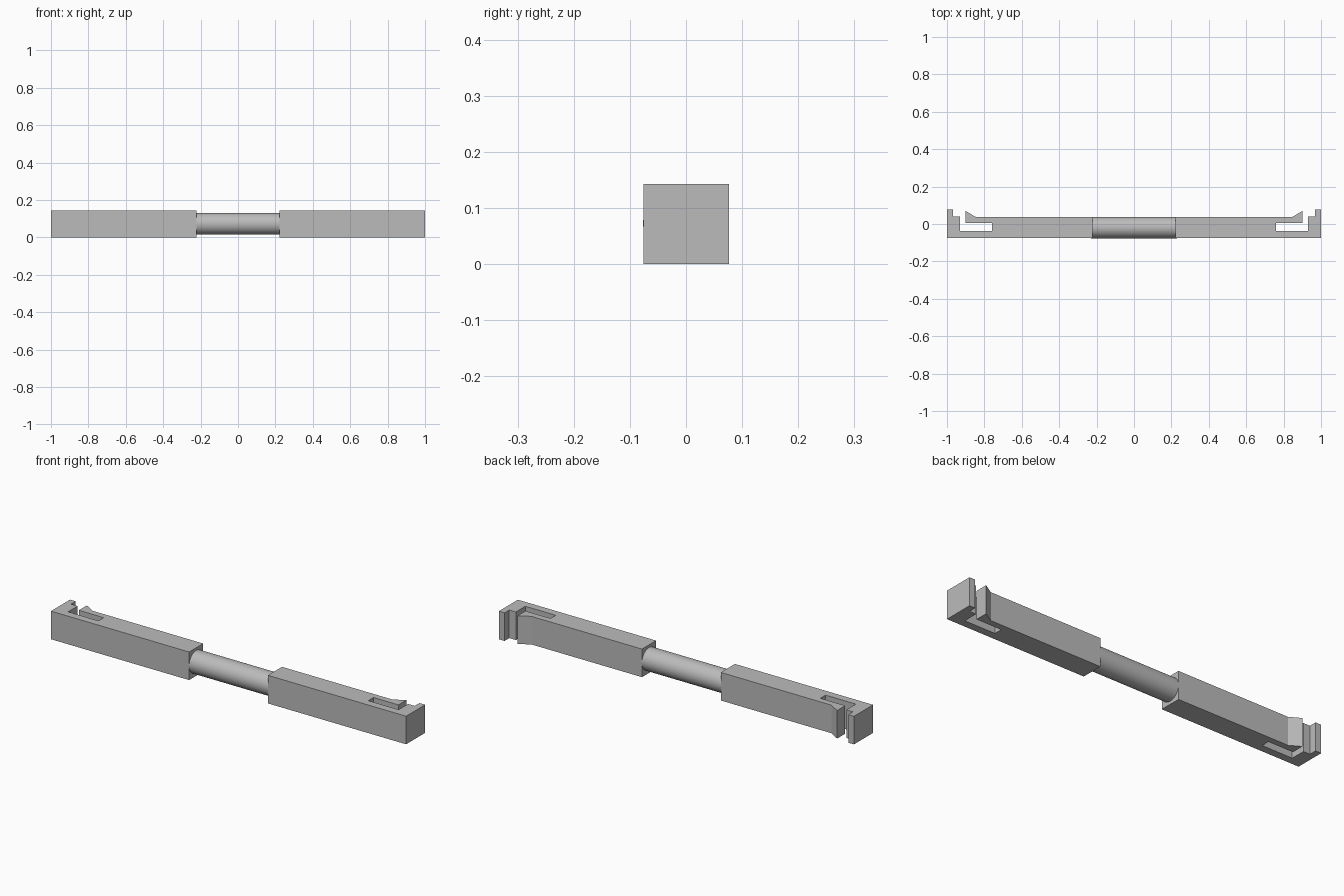
import bpy
import bmesh

cube = bpy.data.objects.get("Cube")
if cube:
    bpy.data.objects.remove(cube, do_unlink=True)

HEIGHT = 0.143

grey = bpy.data.materials.new("plain grey")
grey.use_nodes = True
colour = (0.5, 0.5, 0.5, 1)
grey.diffuse_color = colour
grey.node_tree.nodes["Principled BSDF"].inputs["Base Color"].default_value = colour

# Plan outline of one end block: body, slot, hooked arm and stepped end stop
OUTLINE = [
    (0.222, -0.076), (1.0, -0.076), (1.0, 0.077), (0.968, 0.077),
    (0.968, 0.039), (0.931, 0.039), (0.931, -0.037), (0.76, -0.037),
    (0.76, 0.005), (0.9, 0.005), (0.9, 0.07), (0.845, 0.037), (0.222, 0.037),
]


def end_block(name, side):
    """Extrude the outline upwards; side is +1 or -1 in x."""
    bm = bmesh.new()
    face = bm.faces.new([bm.verts.new((side * x, y, 0)) for x, y in OUTLINE])
    result = bmesh.ops.extrude_face_region(bm, geom=[face])
    top = [v for v in result["geom"] if isinstance(v, bmesh.types.BMVert)]
    bmesh.ops.translate(bm, verts=top, vec=(0, 0, HEIGHT))
    bmesh.ops.recalc_face_normals(bm, faces=bm.faces)
    mesh = bpy.data.meshes.new(name)
    bm.to_mesh(mesh)
    bm.free()
    mesh.materials.append(grey)
    obj = bpy.data.objects.new(name, mesh)
    bpy.context.collection.objects.link(obj)


end_block("left_clip_block", 1)
end_block("right_clip_block", -1)

# Round bar joining the two blocks
bpy.ops.mesh.primitive_cylinder_add(
    vertices=64, radius=0.057, depth=0.46,
    location=(0, -0.0195, HEIGHT / 2 + 0.001), rotation=(0, 1.5708, 0))
bar = bpy.context.object
bar.name = "centre_bar"
bar.data.materials.append(grey)
bpy.ops.object.shade_smooth_by_angle()
